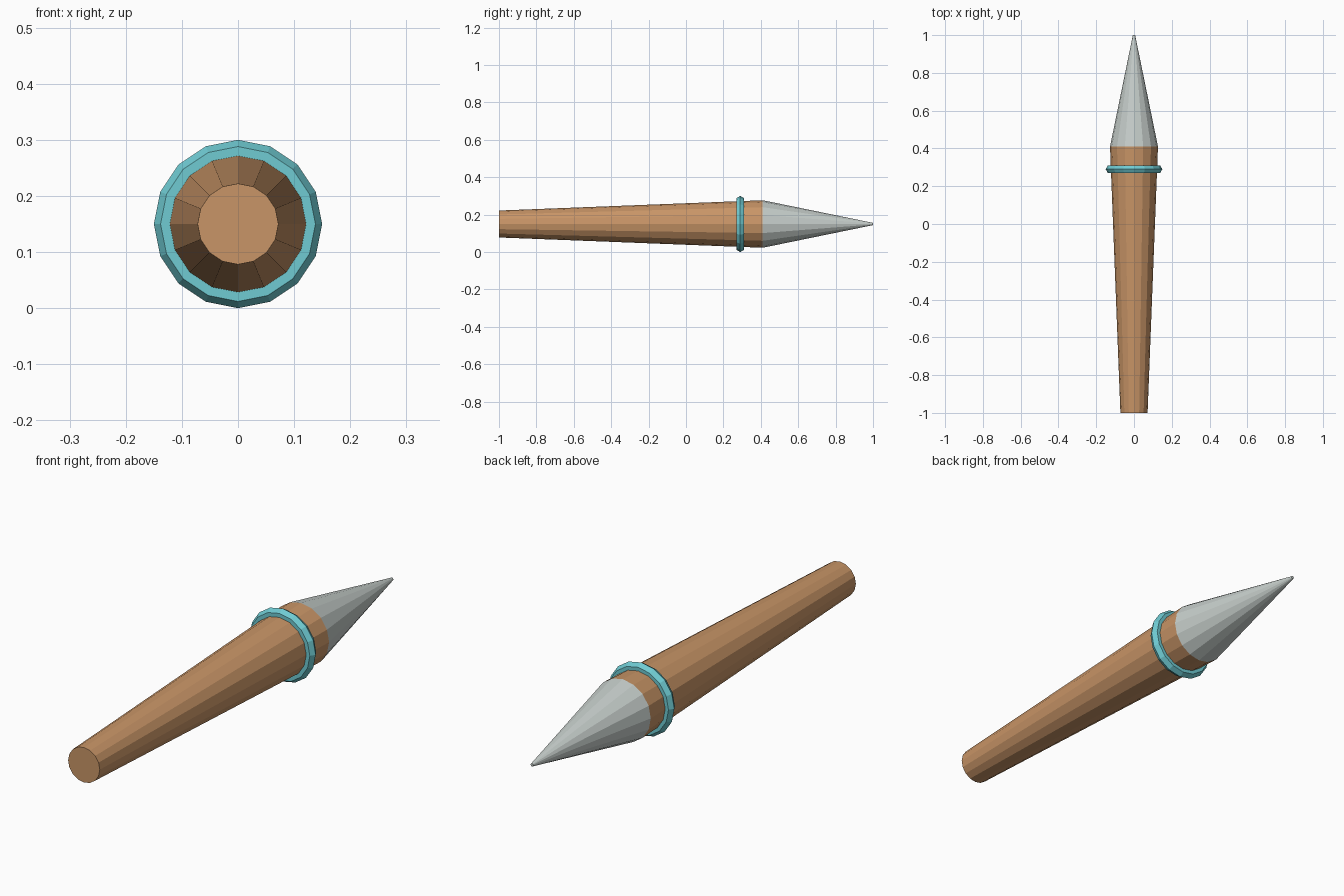
import bpy
import math
from mathutils import Matrix

SIDES = 16
AXIS_Z = 0.15      # height of the long axis
JOINT_Y = 0.41     # where the shaft meets the tip
JOINT_R = 0.127

cube = bpy.data.objects.get("Cube")
if cube:
    bpy.data.objects.remove(cube, do_unlink=True)


def make_material(name, rgb):
    mat = bpy.data.materials.new(name)
    mat.use_nodes = True
    color = (*rgb, 1.0)
    mat.diffuse_color = color
    mat.node_tree.nodes["Principled BSDF"].inputs["Base Color"].default_value = color
    return mat


def finish(name, mat, y):
    """Lay the new primitive along +y at the given position."""
    obj = bpy.context.object
    obj.name = obj.data.name = name
    obj.data.transform(Matrix.Translation((0, y, AXIS_Z))
                       @ Matrix.Rotation(-math.pi / 2, 4, "X"))
    obj.data.materials.clear()
    obj.data.materials.append(mat)
    return obj


def tapered_rod(name, mat, y0, y1, r0, r1):
    bpy.ops.mesh.primitive_cone_add(vertices=SIDES, radius1=r0, radius2=r1,
                                    depth=y1 - y0, location=(0, 0, 0))
    return finish(name, mat, (y0 + y1) / 2)


wood = make_material("warm wood", (0.58, 0.30, 0.135))
metal = make_material("pale grey metal", (0.56, 0.61, 0.59))
teal = make_material("turquoise", (0.16, 0.60, 0.65))

# Tapered wooden shaft and pointed metal tip
tapered_rod("shaft", wood, -1.0, JOINT_Y, 0.072, JOINT_R)
tapered_rod("tip", metal, JOINT_Y, 1.0, JOINT_R, 0.006)

# Faceted collar ring around the shaft
bpy.ops.mesh.primitive_torus_add(major_segments=SIDES, minor_segments=6,
                                 major_radius=0.126, minor_radius=0.024,
                                 location=(0, 0, 0))
finish("collar_ring", teal, 0.29)
